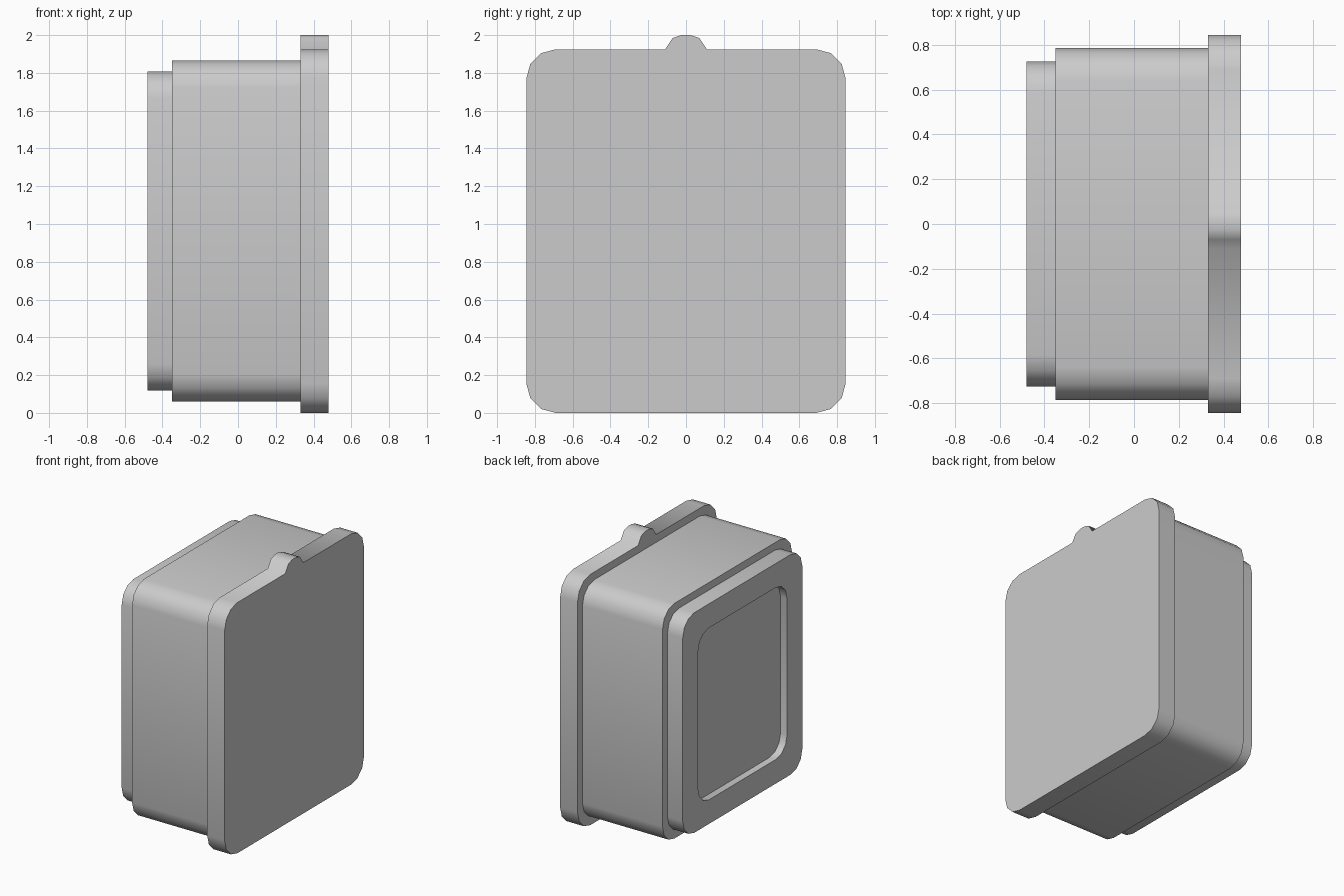
import bpy, bmesh, math

cube = bpy.data.objects.get("Cube")
if cube:
    bpy.data.objects.remove(cube, do_unlink=True)

MID_Z = 0.9625

grey = bpy.data.materials.new("light_grey")
grey.use_nodes = True
COLOUR = (0.6, 0.6, 0.6, 1)
grey.diffuse_color = COLOUR
grey.node_tree.nodes["Principled BSDF"].inputs["Base Color"].default_value = COLOUR


def rounded_rect(half_y, half_z, radius, steps=3):
    """Counter-clockwise (y, z) outline, starting at the +y +z corner."""
    points = []
    for corner, (sy, sz) in enumerate([(1, 1), (-1, 1), (-1, -1), (1, -1)]):
        for i in range(steps + 1):
            a = math.radians(90) * (corner + i / steps)
            points.append((sy * (half_y - radius) + radius * math.cos(a),
                           MID_Z + sz * (half_z - radius) + radius * math.sin(a)))
    return points


def loft(name, rings):
    """Skin a list of (x, outline) rings along x and cap both ends."""
    bm = bmesh.new()
    loops = [[bm.verts.new((x, y, z)) for y, z in outline] for x, outline in rings]
    for a, b in zip(loops, loops[1:]):
        for i in range(len(a)):
            j = (i + 1) % len(a)
            bm.faces.new((a[i], a[j], b[j], b[i]))
    bm.faces.new(loops[0])
    bm.faces.new(loops[-1])
    bmesh.ops.recalc_face_normals(bm, faces=bm.faces)
    mesh = bpy.data.meshes.new(name)
    bm.to_mesh(mesh)
    bm.free()
    mesh.materials.append(grey)
    obj = bpy.data.objects.new(name, mesh)
    bpy.context.collection.objects.link(obj)
    bpy.ops.object.select_all(action='DESELECT')
    obj.select_set(True)
    bpy.context.view_layer.objects.active = obj
    bpy.ops.object.shade_smooth_by_angle(angle=math.radians(65))
    return obj


# Cover plate with a small rounded tab in the middle of its top edge
plate = rounded_rect(0.845, 0.9625, 0.155)
half_tab = [(0.11, 1.925), (0.07, 1.985), (0.025, 2.0)]
tab = half_tab + [(-y, z) for y, z in reversed(half_tab)]
plate[4:4] = tab
loft("cover_plate", [(0.33, plate), (0.478, plate)])

# Main box
box = rounded_rect(0.785, 0.903, 0.145)
loft("box_body", [(-0.35, box), (0.33, box)])

# Stepped end with a shallow rounded recess
end = rounded_rect(0.725, 0.845, 0.14)
recess = rounded_rect(0.54, 0.66, 0.135)
loft("recessed_end", [(-0.35, end), (-0.48, end), (-0.48, recess), (-0.425, recess)])
